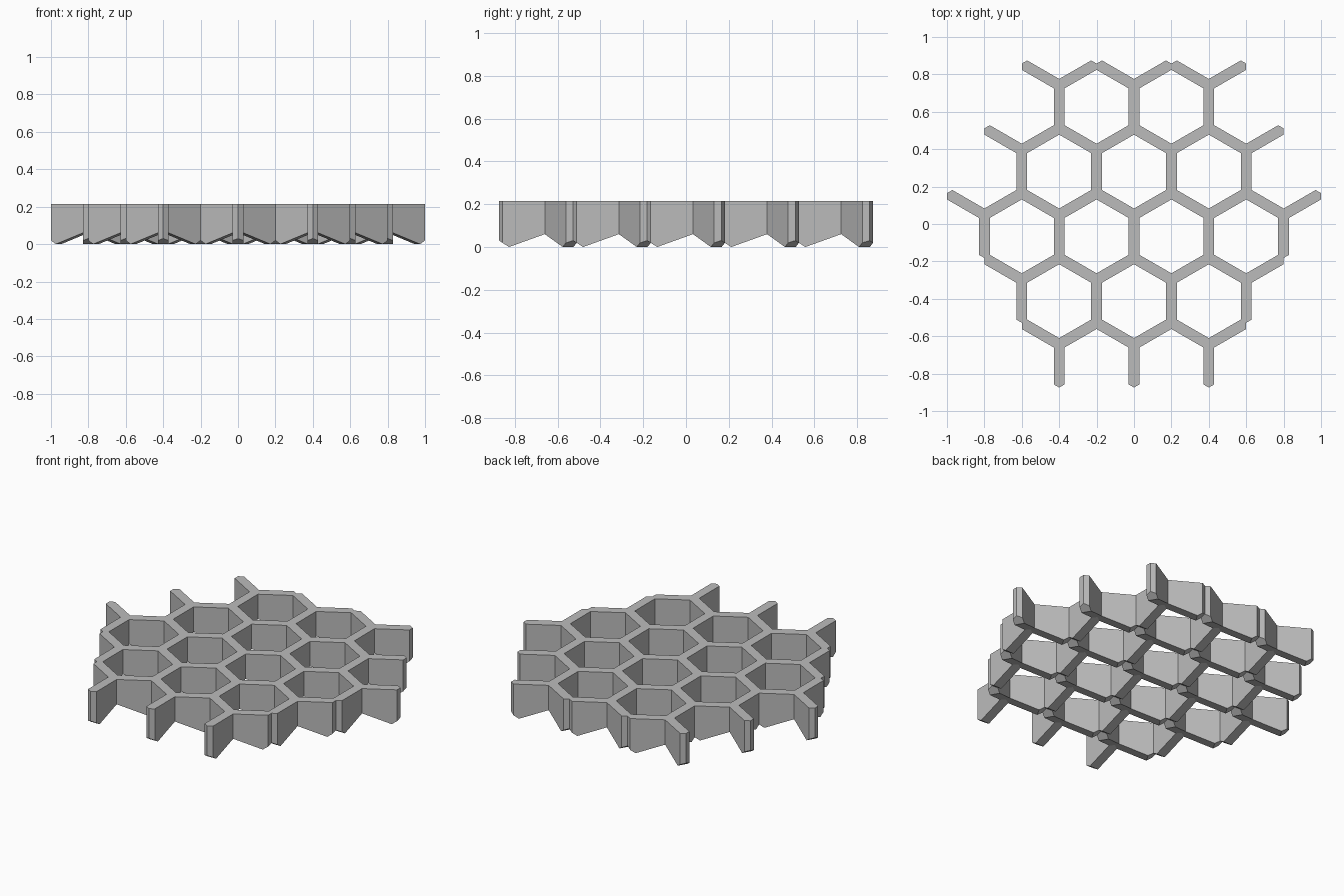
import bpy
import bmesh
from math import sqrt, pi
from mathutils import Matrix, Vector

PITCH = 0.4                   # spacing between neighbouring supports
ARM = PITCH / sqrt(3)         # length from hub to arm tip
HALF = 0.029                  # half the wall thickness
POINT = HALF / sqrt(3)        # run of the 120 degree points at hub and tip
HEIGHT = 0.214
HUB_Z = 0.066                 # underside height at the hub
FOOT = 0.184                  # distance from hub to the lowest line
TIP_Z = 0.03                  # underside height at the tip

if "Cube" in bpy.data.objects:
    bpy.data.objects.remove(bpy.data.objects["Cube"], do_unlink=True)

grey = bpy.data.materials.new("plain grey")
grey.use_nodes = True
grey.diffuse_color = (0.5, 0.5, 0.5, 1)
grey.node_tree.nodes["Principled BSDF"].inputs["Base Color"].default_value = (0.5, 0.5, 0.5, 1)


def underside(r):
    """Height of the arm's underside at distance r from the hub."""
    if r < FOOT:
        return HUB_Z * (1 - r / FOOT)
    return TIP_Z * (r - FOOT) / (ARM - FOOT)


def add_arm(bm, angle):
    """One wall: pointed plan, sloping underside, chamfered foot."""
    plan = [(0, 0), (POINT, -HALF), (FOOT, -HALF), (ARM - POINT, -HALF), (ARM, 0),
            (ARM - POINT, HALF), (FOOT, HALF), (POINT, HALF)]
    turn = Matrix.Rotation(angle, 3, 'Z')
    top = [bm.verts.new(turn @ Vector((r, s, HEIGHT))) for r, s in plan]
    low = [bm.verts.new(turn @ Vector((r, s, underside(r)))) for r, s in plan]
    bm.faces.new(top)
    bm.faces.new([low[i] for i in (7, 6, 2, 1, 0)])
    bm.faces.new([low[i] for i in (6, 5, 4, 3, 2)])
    # Outer walls and tip; the hub stays open where the arms join
    for i in range(1, 7):
        bm.faces.new((low[i], low[i + 1], top[i + 1], top[i]))


# Three-armed support
bm = bmesh.new()
for k in range(3):
    add_arm(bm, pi / 6 + k * 2 * pi / 3)
bmesh.ops.remove_doubles(bm, verts=bm.verts, dist=0.0005)
bmesh.ops.dissolve_limit(bm, angle_limit=0.01, verts=bm.verts, edges=bm.edges)
bmesh.ops.recalc_face_normals(bm, faces=bm.faces)
mesh = bpy.data.meshes.new("support")
bm.to_mesh(mesh)
bm.free()
mesh.materials.append(grey)

# Supports laid out in a hexagonal patch, all sharing one mesh
ROW = PITCH * sqrt(3) / 2
depth = 4 * ROW + ARM + ARM / 2 + POINT
first_y = ARM - depth / 2
for row, count in enumerate((3, 4, 5, 4, 3)):
    for col in range(count):
        support = bpy.data.objects.new(f"support_row{row + 1}_{col + 1}", mesh)
        support.location = ((col - (count - 1) / 2) * PITCH, first_y + row * ROW, 0)
        bpy.context.collection.objects.link(support)
